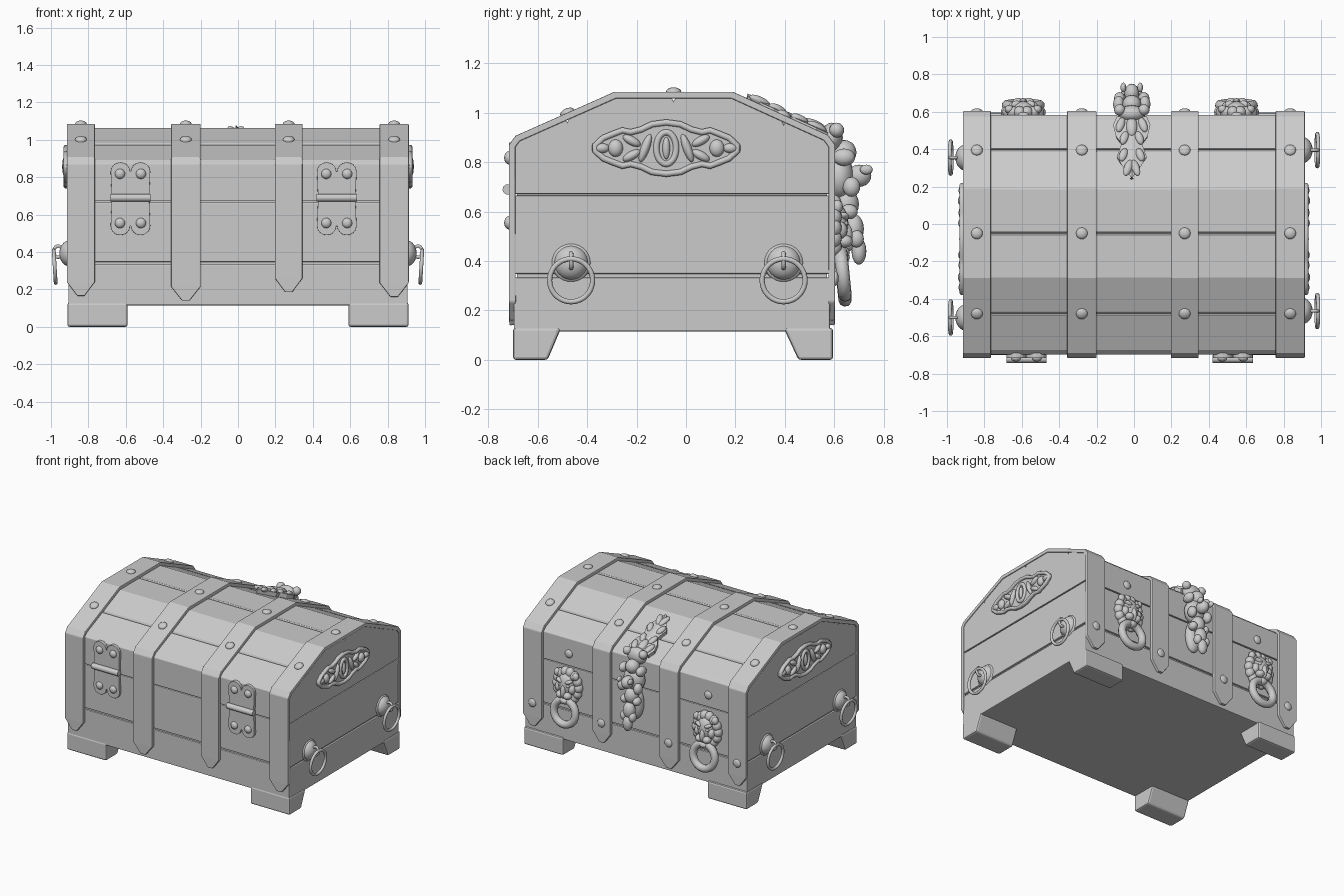
import bpy, bmesh, math
from mathutils import Matrix, Vector, Euler

if "Cube" in bpy.data.objects:
    bpy.data.objects.remove(bpy.data.objects["Cube"])


def finish(name, bm, smooth=False, bevel=0):
    for f in bm.faces:
        f.smooth = smooth
    me = bpy.data.meshes.new(name)
    bm.to_mesh(me)
    bm.free()
    ob = bpy.data.objects.new(name, me)
    bpy.context.collection.objects.link(ob)
    if bevel:
        m = ob.modifiers.new("bevel", 'BEVEL')
        m.width, m.segments, m.limit_method = bevel, 2, 'ANGLE'
    return ob


def prism(name, pts, axis, a, b, bevel=0.005):
    """Extrude a 2D outline along x (outline y,z) or y (outline x,z)."""
    bm = bmesh.new()
    put = (lambda p, w: (w, p[0], p[1])) if axis == 'x' else (lambda p, w: (p[0], w, p[1]))
    lo = [bm.verts.new(put(p, a)) for p in pts]
    hi = [bm.verts.new(put(p, b)) for p in pts]
    bm.faces.new(lo)
    bm.faces.new(hi)
    for i in range(len(pts)):
        j = (i + 1) % len(pts)
        bm.faces.new((lo[i], lo[j], hi[j], hi[i]))
    bmesh.ops.recalc_face_normals(bm, faces=bm.faces)
    return finish(name, bm, False, bevel)


def blobs(name, items, seg=16):
    """Cluster of ellipsoids: (location, radii[, rotation])."""
    bm = bmesh.new()
    for it in items:
        rot = Euler(it[2]) if len(it) > 2 else Euler((0, 0, 0))
        bmesh.ops.create_uvsphere(bm, u_segments=seg, v_segments=seg // 2 + 2, radius=1,
                                  matrix=Matrix.LocRotScale(Vector(it[0]), rot, Vector(it[1])))
    return finish(name, bm, True)


def tube(name, pts, r, cyclic=True):
    cu = bpy.data.curves.new(name, 'CURVE')
    cu.dimensions, cu.bevel_depth, cu.bevel_resolution = '3D', r, 3
    cu.use_fill_caps = True
    sp = cu.splines.new('POLY')
    sp.points.add(len(pts) - 1)
    for q, p in zip(sp.points, pts):
        q.co = (*p, 1)
    sp.use_cyclic_u = cyclic
    sp.use_smooth = True
    ob = bpy.data.objects.new(name, cu)
    bpy.context.collection.objects.link(ob)


def ring(name, c, normal, R, r, stretch=1):
    q = Vector(normal).to_track_quat('Z', 'Y')
    pts = []
    for i in range(36):
        t = math.tau * i / 36
        v = q @ Vector((R * math.cos(t), R * math.sin(t), 0))
        pts.append((c[0] + v.x, c[1] + v.y, c[2] + v.z * stretch))
    tube(name, pts, r)


def height(prof, y):
    for (y0, z0), (y1, z1) in zip(prof, prof[1:]):
        if y0 <= y <= y1 and y1 > y0:
            return z0 + (z1 - z0) * (y - y0) / (y1 - y0)


# Chest body: planks around a slightly inset core, lid with plank grooves
F, B, X = -0.697, 0.583, 0.907
def slab(name, z0, z1, inset=0):
    f, b = F + inset, B - inset
    prism(name, [(f, z0), (b, z0), (b, z1), (f, z1)], 'x', -X + inset, X - inset, 0 if inset else 0.006)
slab("lower_plank", 0.115, 0.334)
slab("upper_plank", 0.347, 0.666)
slab("body_core", 0.12, 0.7, 0.013)

lid = [(F, 0.87), (-0.675, 0.893), (-0.285, 1.062), (0.185, 1.062), (0.56, 0.893), (B, 0.87)]
grooves = (-0.48, -0.05, 0.395)
outline = list(lid)
for y in grooves:
    z = height(lid, y)
    outline += [(y - 0.009, height(lid, y - 0.009)), (y, z - 0.016), (y + 0.009, height(lid, y + 0.009))]
outline.sort()
prism("lid", [(F, 0.672)] + outline + [(B, 0.672)], 'x', -X, X, 0.003)

# Feet at the four corners
for sx in (-1, 1):
    for n, p in (("front", [(-0.70, 0), (-0.56, 0), (-0.505, 0.13), (-0.70, 0.13)]),
                 ("back", [(0.595, 0), (0.455, 0), (0.395, 0.13), (0.595, 0.13)])):
        prism(n + "_foot", p, 'x', sx * 0.59, sx * 0.912, 0.012)

# Metal straps wrapped over the chest with pointed ends
top = [(-0.717, 0.87), (-0.69, 0.907), (-0.29, 1.085), (0.19, 1.085), (0.575, 0.91), (0.604, 0.87)]
rivets = []
for x0, x1, tip in ((-0.915, -0.765, 0.165), (-0.358, -0.2, 0.14), (0.197, 0.345, 0.185), (0.757, 0.913, 0.16)):
    sh = tip + 0.075
    path = [(-0.715, tip, 0.25), (-0.717, sh, 1)] + [(y, z, 1) for y, z in top] + [(0.604, sh, 1), (0.602, tip, 0.25)]
    bm = bmesh.new()
    c, h = (x0 + x1) / 2, (x1 - x0) / 2
    rows = [(bm.verts.new((c - h * w, y, z)), bm.verts.new((c + h * w, y, z))) for y, z, w in path]
    for (a, b), (d, e) in zip(rows, rows[1:]):
        bm.faces.new((a, b, e, d))
    ob = finish("strap", bm)
    m = ob.modifiers.new("thickness", 'SOLIDIFY')
    m.thickness, m.offset = 0.028, -1
    m = ob.modifiers.new("bevel", 'BEVEL')
    m.width, m.segments = 0.005, 2
    for y in grooves:
        slope = 0 if abs(y) < 0.2 else (0.42 if y < 0 else -0.43)
        rivets.append(((c, y, height(top, y)), (0.031, 0.031, 0.018), (slope, 0, 0)))
    rivets.append(((c, 0.604, 0.33), (0.03, 0.014, 0.03)))
rivets += [((x, 0.583, 0.76), (0.03, 0.016, 0.03)) for x in (-0.59, 0.55)]
blobs("strap_rivets", rivets)

# Front hinges: two lobed leaves around a barrel
for cx in (-0.575, 0.528):
    for s in (-1, 1):
        leaf = [(cx + 0.1, 0.685)]
        for lx in (0.054, -0.054):
            for k in range(9):
                t = math.pi * k / 8
                leaf.append((cx + lx + 0.052 * math.cos(t), 0.685 + s * (0.145 + 0.05 * math.sin(t))))
        leaf.append((cx - 0.1, 0.685))
        prism("hinge_leaf", leaf, 'y', -0.716, -0.69, 0.004)
    tube("hinge_barrel", [(cx - 0.108, -0.722, 0.69), (cx + 0.108, -0.722, 0.69)], 0.021, False)
    blobs("hinge_rivets", [((cx + dx, -0.716, z), (0.027, 0.02, 0.027))
                           for dx in (-0.056, 0.056) for z in (0.555, 0.818)])

# Side carry rings and carved plaques
half = [(0, 0.113), (0.06, 0.105), (0.105, 0.082), (0.15, 0.07), (0.185, 0.078), (0.225, 0.062), (0.265, 0.045), (0.3, 0.012)]
loop = half + [(a, -b) for a, b in reversed(half)]
loop += [(-a, b) for a, b in reversed(loop)][1:-1]
for s in (-1, 1):
    for y in ((-0.465, 0.395) if s > 0 else (-0.5, 0.355)):
        blobs("ring_boss", [((s * 0.9, y, 0.393), (0.055, 0.07, 0.07)),
                            ((s * 0.903, y, 0.393), (0.022, 0.08, 0.078))], 24)
        ring("ring_staple", (s * 0.962, y, 0.402), (0, 1, 0), 0.023, 0.009, 1.3)
        ring("carry_ring", (s * 0.98, y, 0.322), (1, 0, -0.06 * s), 0.087, 0.0105)
    cy, cz = -0.08, 0.857
    prism("plaque_base", [(cy + a, cz + b) for a, b in loop], 'x', s * 0.895, s * 0.918, 0.003)
    tube("plaque_rim", [(s * 0.92, cy + a * 0.96, cz + b * 0.92) for a, b in loop], 0.013)
    ring("plaque_centre", (s * 0.92, cy, cz), (1, 0, 0), 0.04, 0.013, 1.6)
    det = [((s * 0.92, cy, cz), (0.015, 0.015, 0.045))]
    for d in (-1, 1):
        det += [((s * 0.918, cy + d * 0.085, cz), (0.022, 0.018, 0.06), (d * 0.35, 0, 0)),
                ((s * 0.918, cy + d * 0.14, cz + 0.03), (0.02, 0.04, 0.018), (d * 0.5, 0, 0)),
                ((s * 0.918, cy + d * 0.14, cz - 0.03), (0.02, 0.04, 0.018), (-d * 0.5, 0, 0)),
                ((s * 0.918, cy + d * 0.205, cz), (0.024, 0.03, 0.035)),
                ((s * 0.918, cy + d * 0.26, cz), (0.02, 0.03, 0.02))]
    blobs("plaque_relief", det)

# Back lion masks with heavy rings
for cx, cz in ((0.548, 0.535), (-0.592, 0.515)):
    m = [((0, 0.0, 0), (0.1, 0.05, 0.115)), ((0, 0.03, 0.01), (0.065, 0.045, 0.085)),
         ((0, 0.065, -0.03), (0.02, 0.026, 0.05)), ((0, 0.05, -0.1), (0.035, 0.03, 0.025))]
    for i in range(14):
        t = math.tau * i / 14
        m.append(((0.088 * math.cos(t), 0.015, 0.1 * math.sin(t)), (0.032, 0.032, 0.036)))
    for s in (-1, 1):
        m += [((s * 0.03, 0.06, -0.055), (0.03, 0.032, 0.026)), ((s * 0.035, 0.055, 0.045), (0.03, 0.022, 0.014), (0, -s * 0.4, 0)),
              ((s * 0.034, 0.062, 0.018), (0.012, 0.012, 0.01)), ((s * 0.075, 0.03, 0.085), (0.024, 0.022, 0.028)),
              ((s * 0.055, 0.04, -0.01), (0.025, 0.03, 0.035))]
    blobs("lion_mask", [((cx + i[0][0], 0.583 + i[0][1], cz + i[0][2]), *i[1:]) for i in m])
    ring("lion_ring", (cx, 0.635, cz - 0.185), (0, 1, 0.1), 0.088, 0.027)

# Back clasp: leaf plate lying on the lid slope, then a knotted hasp hanging down
cx = -0.012
leaf = [(0.25, 0.004), (0.31, 0.05), (0.36, 0.08), (0.4, 0.065), (0.43, 0.055), (0.47, 0.085), (0.53, 0.1), (0.575, 0.08)]
bm = bmesh.new()
rows = []
for y, w in leaf:
    z = height(top, y) + 0.008
    rows.append([bm.verts.new((cx + k * w, y, z + dz)) for k, dz in ((-1, 0), (0, 0.012), (1, 0))])
for r, q in zip(rows, rows[1:]):
    for k in (0, 1):
        bm.faces.new((r[k], r[k + 1], q[k + 1], q[k]))
ob = finish("clasp_leaf", bm)
m = ob.modifiers.new("thickness", 'SOLIDIFY')
m.thickness, m.offset = 0.05, -1
items = []
for y, dx, ry in ((0.3, 0.02, 0.05), (0.37, 0.045, 0.04), (0.46, 0.04, 0.04), (0.53, 0.06, 0.045)):
    for s in (-1, 1):
        items.append(((cx + s * dx, y, height(top, y) + 0.012), (0.022, ry, 0.018), (-0.43, 0, s * 0.35)))
items.append(((cx, 0.52, 0.945), (0.03, 0.06, 0.025), (-0.43, 0, 0)))
blobs("clasp_leaf_relief", items)
hasp = [((0, 0.59, 0.9), (0.075, 0.045, 0.06)), ((0, 0.64, 0.84), (0.05, 0.05, 0.05)),
        ((0, 0.62, 0.74), (0.08, 0.06, 0.09)), ((0, 0.70, 0.745), (0.04, 0.05, 0.045)),
        ((0, 0.65, 0.63), (0.05, 0.05, 0.06)), ((0, 0.68, 0.53), (0.045, 0.04, 0.06)),
        ((0, 0.70, 0.44), (0.035, 0.03, 0.055)), ((0, 0.60, 0.56), (0.06, 0.04, 0.12))]
for s in (-1, 1):
    hasp += [((s * 0.065, 0.61, 0.93), (0.03, 0.03, 0.03)), ((s * 0.07, 0.64, 0.82), (0.03, 0.045, 0.035)),
             ((s * 0.065, 0.67, 0.70), (0.03, 0.035, 0.04)), ((s * 0.045, 0.73, 0.77), (0.015, 0.026, 0.02)),
             ((s * 0.05, 0.66, 0.60), (0.028, 0.035, 0.03)), ((s * 0.035, 0.69, 0.49), (0.025, 0.03, 0.035))]
blobs("clasp_hasp", [((cx + i[0][0], *i[0][1:]), i[1]) for i in hasp])
